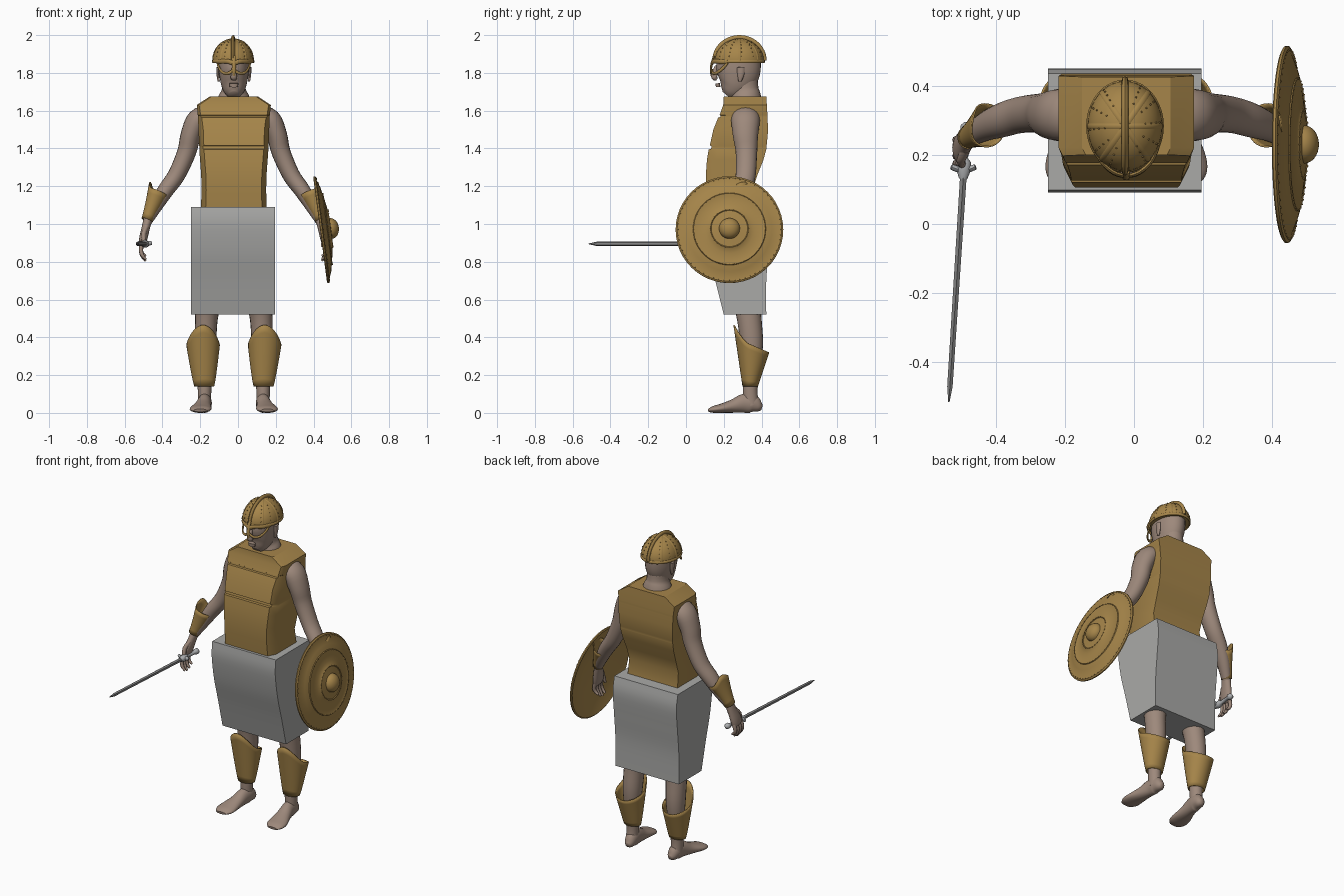
import bpy, bmesh, math
from mathutils import Vector, Matrix

CX = -0.022  # the body's mirror plane


def material(name, rgb):
    m = bpy.data.materials.new(name)
    m.diffuse_color = (*rgb, 1)
    return m


BRONZE = material("bronze", (0.38, 0.235, 0.068))
SKIN = material("skin", (0.34, 0.25, 0.20))
CLOTH = material("grey cloth", (0.40, 0.40, 0.39))
STEEL = material("blade steel", (0.24, 0.24, 0.24))
HILT = material("hilt metal", (0.42, 0.43, 0.44))


def finish(name, bm, mat, angle=40, thick=0):
    bmesh.ops.recalc_face_normals(bm, faces=bm.faces)
    me = bpy.data.meshes.new(name)
    bm.to_mesh(me)
    bm.free()
    me.materials.append(mat)
    me.shade_smooth()
    me.set_sharp_from_angle(angle=math.radians(angle))
    ob = bpy.data.objects.new(name, me)
    bpy.context.collection.objects.link(ob)
    if thick:
        mod = ob.modifiers.new("thickness", 'SOLIDIFY')
        mod.thickness = thick
    return ob


def loft(bm, rings, cap=True):
    rows = [[bm.verts.new(p) for p in r] for r in rings]
    n = len(rows[0])
    for a, b in zip(rows, rows[1:]):
        for i in range(n):
            j = (i + 1) % n
            bm.faces.new((a[i], a[j], b[j], b[i]))
    if cap:
        bm.faces.new(rows[0])
        bm.faces.new(rows[-1])


def smooth_path(pts, n=4):
    """Catmull-Rom through tuples of any length."""
    out = []
    for k in range(len(pts) - 1):
        p0, p1, p2, p3 = pts[max(k - 1, 0)], pts[k], pts[k + 1], pts[min(k + 2, len(pts) - 1)]
        for s in range(n):
            t = s / n
            out.append(tuple(0.5 * (2 * b + (c - a) * t + (2 * a - 5 * b + 4 * c - d) * t * t
                                    + (3 * b - a - 3 * c + d) * t ** 3)
                             for a, b, c, d in zip(p0, p1, p2, p3)))
    return out + [tuple(pts[-1])]


def tube(bm, pts, ref=(0, 1, 0), sides=20, n=4):
    """Elliptical tube; pts = (x, y, z, radius along ref, radius across)."""
    pts = smooth_path(pts, n) if n > 1 else pts
    pos = [Vector(p[:3]) for p in pts]
    rings = []
    for k, p in enumerate(pts):
        t = (pos[min(k + 1, len(pos) - 1)] - pos[max(k - 1, 0)]).normalized()
        u = Vector(ref)
        u = (u - u.dot(t) * t).normalized()
        v = t.cross(u)
        rings.append([pos[k] + u * p[3] * math.cos(a) + v * p[4] * math.sin(a)
                      for a in (2 * math.pi * i / sides for i in range(sides))])
    loft(bm, rings)


def side(s, pts):
    return [(CX + s * p[0], *p[1:]) for p in pts]


def ball(bm, loc, r):
    bmesh.ops.create_icosphere(bm, subdivisions=1, radius=r, matrix=Matrix.Translation(loc))


# Cuirass: (z, half width, front y, back y, corner chamfer)
bm = bmesh.new()
rows = [(1.085, .174, .115, .365, .025), (1.18, .171, .107, .352, .025), (1.26, .173, .105, .378, .025),
        (1.34, .179, .111, .41, .025), (1.395, .183, .12, .425, .025), (1.398, .183, .133, .425, .02),
        (1.412, .183, .136, .426, .02), (1.415, .184, .126, .427, .025), (1.5, .187, .145, .435, .025),
        (1.563, .19, .17, .431, .02), (1.566, .19, .181, .431, .015), (1.574, .19, .183, .431, .015),
        (1.577, .191, .178, .431, .015), (1.63, .196, .197, .428, .012), (1.675, .128, .2, .425, .01)]
loft(bm, [[(CX + x, y, z) for x, y in ((-w, b), (w, b), (w, f + 2 * c), (w - c, f), (c - w, f), (-w, f + 2 * c))]
          for z, w, f, b, c in rows])
finish("cuirass", bm, BRONZE, 32)

# Skirt: (z, front y, back y)
bm = bmesh.new()
rows = smooth_path([(.52, .2, .425), (.7, .155, .425), (.85, .115, .438), (1.0, .092, .45), (1.09, .098, .435)])
loft(bm, [[(-.248, b, z), (.195, b, z), (.195, f, z), (-.248, f, z)] for z, f, b in rows])
finish("skirt", bm, CLOTH, 32)

# Head, neck, nose and ears
bm = bmesh.new()
tube(bm, [(CX, .32, 1.62, .09, .1), (CX, .315, 1.68, .08, .08), (CX, .31, 1.72, .073, .062),
          (CX, .305, 1.8, .075, .062)])
tube(bm, [(CX, .215, 1.682, .028, .025), (CX, .228, 1.698, .052, .046), (CX, .25, 1.73, .086, .064),
          (CX, .267, 1.77, .108, .074), (CX, .277, 1.82, .118, .08), (CX, .28, 1.9, .115, .08)], sides=28)
tube(bm, [(CX, .165, 1.835, .012, .01), (CX, .15, 1.795, .016, .014), (CX, .152, 1.775, .016, .018),
          (CX, .163, 1.765, .008, .01)], sides=12)
tube(bm, [(CX, .168, 1.745, .012, .024), (CX, .17, 1.725, .012, .022)], sides=12, n=1)
for s in (-1, 1):
    tube(bm, side(s, [(.08, .285, 1.755, .008, .006), (.084, .29, 1.79, .018, .008), (.085, .29, 1.83, .02, .008)]),
         sides=10)
finish("head", bm, SKIN, 60)

# Limbs, greaves and bracers
for s, label in ((-1, "right"), (1, "left")):
    bm = bmesh.new()
    tube(bm, side(s, [(.13, .315, 1.575, .07, .055), (.19, .315, 1.55, .076, .06), (.228, .315, 1.47, .067, .054),
                      (.25, .32, 1.38, .057, .05), (.303, .316, 1.26, .053, .046), (.36, .30, 1.18, .05, .043),
                      (.41, .28, 1.10, .041, .036), (.457, .25, 1.015, .029, .025)]))
    finish(label + "_arm", bm, SKIN, 60)

    bm = bmesh.new()
    tube(bm, side(s, [(.453, .252, 1.03, .028, .024), (.465, .24, .985, .034, .022), (.478, .222, .93, .043, .022),
                      (.485, .215, .895, .04, .018), (.487, .213, .885, .03, .01)]), sides=16)
    for i in range(4):  # fingers
        y, tip = .247 - .023 * i, (.025, .008, 0, .008)[i]
        tube(bm, side(s, [(.482, y, .905, .012, .012), (.492, y - .004, .865, .0115, .0115),
                          (.484, y - .008, .83 + tip / 2, .010, .010), (.466, y - .008, .805 + tip, .006, .006)]),
             sides=8, n=3)
    tube(bm, side(s, [(.465, .215, .98, .016, .014), (.478, .185, .945, .014, .013), (.474, .172, .905, .012, .011),
                      (.466, .168, .88, .006, .006)]), sides=8, n=3)
    finish(label + "_hand", bm, SKIN, 60)

    bm = bmesh.new()
    tube(bm, side(s, [(.11, .31, .78, .09, .08), (.13, .32, .62, .078, .07), (.145, .335, .5, .065, .06),
                      (.15, .348, .36, .06, .055), (.153, .345, .22, .045, .042), (.155, .34, .12, .039, .036),
                      (.155, .345, .04, .04, .034)]))
    tube(bm, side(s, [(.148, .402, .028, .014, .014), (.149, .385, .034, .03, .028), (.152, .35, .05, .05, .036),
                      (.156, .305, .05, .05, .037), (.164, .25, .036, .036, .044), (.174, .185, .024, .024, .057),
                      (.178, .145, .018, .018, .054), (.178, .118, .013, .008, .034)]), ref=(0, 0, 1))
    finish(label + "_leg", bm, SKIN, 60)

    # greave: flared shell whose top edge rises to a point in front
    N, rings = 40, []
    for k in range(9):
        f, ring = k / 8, []
        for i in range(N):
            a = 2 * math.pi * i / N
            c, d = -math.cos(a), math.sin(a)  # c = -1 is the front
            top = .36 + .105 * max(0, -c) ** 1.6 - .04 * max(0, c)
            g = f ** .85
            ring.append((CX + s * (.157 + .006 * f) + (.053 + .036 * g) * d,
                         .34 + .006 * f + (.041 + .054 * f) * c, .14 + (top - .14) * f))
        rings.append(ring)
    bm = bmesh.new()
    loft(bm, rings, cap=False)
    finish(label + "_greave", bm, BRONZE, 50, .006)

    # bracer: flared cuff with a pointed outer edge
    lo, hi = Vector((CX + s * .4595, .25, 1.02)), Vector((CX + s * .405, .285, 1.165))
    ax = (hi - lo).normalized()
    u = Vector((s, .25, 0))
    u = (u - u.dot(ax) * ax).normalized()
    v = ax.cross(u)
    bm = bmesh.new()
    loft(bm, [[lo.lerp(hi, f) + (.034 + .032 * f ** 1.3) * (u * math.cos(a) * .9 + v * math.sin(a))
               + ax * f * .045 * max(0, math.cos(a)) ** 3
               for a in (2 * math.pi * i / 32 for i in range(32))] for f in (k / 6 for k in range(7))], cap=False)
    finish(label + "_bracer", bm, BRONZE, 50, .005)

# Helmet dome
HY, HZ = .283, 1.865


def dome(a, t, k=1.0):
    """Point on the dome: a = heading, t = elevation."""
    return (CX - .004 + .108 * k * math.cos(t) * math.cos(a), HY + .13 * k * math.cos(t) * math.sin(a),
            HZ + .115 * k * math.sin(t))


bm = bmesh.new()
loft(bm, [[dome(2 * math.pi * i / 32, t) for i in range(32)]
          for t in (math.radians(-5 + 94 * k / 12) for k in range(13))])
finish("helmet_dome", bm, BRONZE, 50)

# Helmet crest, ribs and rim
bm = bmesh.new()
arc = [math.pi * k / 24 for k in range(25)]
tube(bm, [(CX - .004, HY + .131 * math.cos(t), HZ + .122 * math.sin(t), .010, .013) for t in arc], (1, 0, 0), 8, 1)
finish("helmet_crest", bm, BRONZE, 50)
bm = bmesh.new()
for h in (0, 50, 130):
    h = math.radians(h)
    ref = (-math.sin(h), math.cos(h), 0)
    tube(bm, [(*dome(h, t), .008, .003) for t in arc], ref, 6, 1)
tube(bm, [(*dome(2 * math.pi * k / 40, -.04), .009, .005) for k in range(41)], (0, 0, 1), 6, 1)
finish("helmet_bands", bm, BRONZE, 50)

# Helmet eye guards and nose guard
bm = bmesh.new()
for s in (-1, 1):
    tube(bm, side(s, [(0, .138, 1.815, .008, .005), (.03, .143, 1.798, .008, .005), (.06, .165, 1.802, .008, .005),
                      (.08, .2, 1.83, .008, .005), (.088, .225, 1.865, .008, .005)]), (0, 0, 1), 8)
    tube(bm, side(s, [(0, .138, 1.85, .012, .006), (.035, .148, 1.862, .012, .006), (.07, .178, 1.86, .012, .006),
                      (.09, .22, 1.86, .012, .006)]), (0, 0, 1), 8)
tube(bm, [(CX, .15, 1.89, .006, .01), (CX, .136, 1.85, .006, .01), (CX, .132, 1.815, .006, .011),
          (CX, .134, 1.785, .004, .005)], (0, 1, 0), 8)
finish("helmet_eye_guard", bm, BRONZE, 50)

# Shield: lathed dish with boss, facing +x and tilted slightly up
M = Matrix.Translation((.4425, .23, .97)) @ Matrix.Rotation(math.radians(82.5), 4, 'Y')


def disc(r, h, n=48):
    return [M @ Vector((r * math.cos(a), r * math.sin(a), h)) for a in (2 * math.pi * i / n for i in range(n))]


bm = bmesh.new()
profile = [(.005, .034), (.13, .03), (.22, .012), (.278, -.008), (.285, -.004), (.285, .003), (.277, .008),
           (.268, .006), (.225, .022), (.193, .029), (.19, .033), (.186, .031), (.13, .041), (.104, .045),
           (.1, .049), (.096, .046), (.055, .05)]
profile += [(.055 * math.cos(t), .05 + .042 * math.sin(t)) for t in (math.pi / 2 * k / 8.3 for k in range(1, 9))]
loft(bm, [disc(r, h) for r, h in profile])
finish("shield", bm, BRONZE, 40)

# Rivets on the shield and helmet
bm = bmesh.new()
for r, h, n in ((.19, .033, 44), (.1, .049, 28), (.273, .008, 60)):
    for p in disc(r, h, n):
        ball(bm, p, .003)
for h in range(0, 360, 30):
    for t in (.2, .4, .6, .8, 1.0):
        ball(bm, dome(math.radians(h + 5), t, 1.01), .003)
finish("rivets", bm, BRONZE, 60)

# Sword
bm = bmesh.new()
tube(bm, [(-.493, .14, .895, .013, .011), (-.532, -.47, .895, .012, .009), (-.535, -.515, .895, .002, .002)],
     (0, 0, 1), 6, 1)
finish("sword_blade", bm, STEEL, 20)
bm = bmesh.new()
tube(bm, [(-.483, .295, .895, .006, .006), (-.484, .285, .895, .017, .017), (-.485, .268, .895, .017, .017),
          (-.486, .258, .895, .011, .011), (-.49, .19, .895, .011, .011), (-.491, .18, .895, .02, .02),
          (-.492, .155, .895, .02, .021), (-.494, .13, .895, .012, .012)], (0, 0, 1), 14, 1)
tube(bm, [(-.528, .165, .9, .01, .008), (-.493, .155, .895, .014, .01), (-.458, .165, .9, .01, .008)],
     (0, 0, 1), 8, 3)
finish("sword_hilt", bm, HILT, 50)
